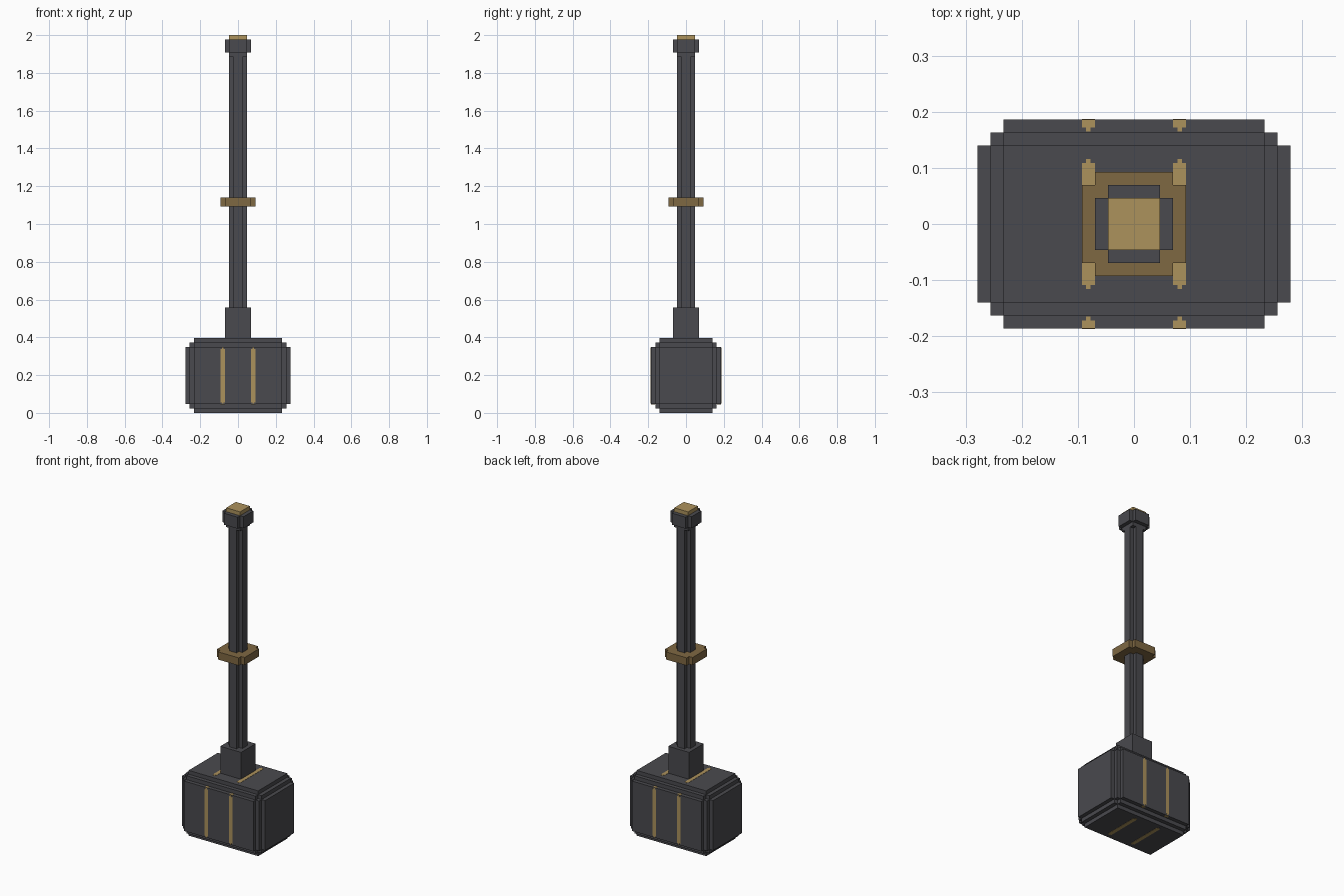
import bpy, bmesh

cube = bpy.data.objects.get("Cube")
if cube:
    bpy.data.objects.remove(cube, do_unlink=True)

U = 2.0 / 86      # one grid unit
T = 0.05          # thickness of the inlay plates, in grid units


def material(name, rgb):
    m = bpy.data.materials.new(name)
    m.diffuse_color = (*rgb, 1)
    m.use_nodes = True
    bsdf = next(n for n in m.node_tree.nodes if n.type == 'BSDF_PRINCIPLED')
    bsdf.inputs["Base Color"].default_value = (*rgb, 1)
    return m


IRON = material("dark iron", (0.068, 0.068, 0.077))
GOLD = material("pale gold", (0.413, 0.287, 0.107))
BRONZE = material("dark bronze", (0.212, 0.138, 0.055))


def add_block(bm, breaks, level=0):
    """Block split at grid breaks; a cell is kept when the sum of its
    distances (in cells) from the outside reaches level, so edges step in."""
    counts = [len(b) - 1 for b in breaks]

    def filled(c):
        if any(not 0 <= i < n for i, n in zip(c, counts)):
            return False
        return sum(min(i, n - 1 - i) for i, n in zip(c, counts)) >= level

    verts = {}

    def vert(c):
        if c not in verts:
            verts[c] = bm.verts.new([breaks[a][c[a]] * U for a in range(3)])
        return verts[c]

    cells = [(i, j, k) for i in range(counts[0])
             for j in range(counts[1]) for k in range(counts[2])]
    for c in filter(filled, cells):
        for a in range(3):
            p, q = (a + 1) % 3, (a + 2) % 3
            for side in (0, 1):
                near = list(c)
                near[a] += 2 * side - 1
                if filled(tuple(near)):
                    continue
                loop = []
                for dp, dq in ((0, 0), (1, 0), (1, 1), (0, 1)):
                    v = list(c)
                    v[a] += side
                    v[p] += dp
                    v[q] += dq
                    loop.append(vert(tuple(v)))
                bm.faces.new(loop if side else loop[::-1])


def part(name, mat, *blocks):
    bm = bmesh.new()
    for block in blocks:
        add_block(bm, *block)
    me = bpy.data.meshes.new(name)
    bm.to_mesh(me)
    bm.free()
    me.materials.append(mat)
    ob = bpy.data.objects.new(name, me)
    bpy.context.collection.objects.link(ob)
    return ob


def sym(*values):
    """Breaks mirrored about zero."""
    return [-v for v in reversed(values)] + list(values)


# Head with stepped edges and corners
part("hammer_head", IRON,
     ((sym(10, 11, 12), sym(6, 7, 8), [0, 1, 2, 15, 16, 17]), 4))

# Handle, from socket to pommel
part("handle_socket", IRON, ((sym(3), sym(3), [17, 24]), 0))
part("handle_shaft", IRON, ((sym(1, 2), sym(1, 2), [24, 81]), 1))
part("handle_ring", BRONZE, ((sym(3, 4), sym(3, 4), [47, 49]), 1))
part("pommel_neck", IRON, ((sym(2), sym(2), [81, 82]), 0))
part("pommel_collar", IRON, ((sym(2, 3), sym(2, 3), [82, 85]), 1))
part("pommel_cap", GOLD, ((sym(2), sym(2), [85, 86]), 0))

# Gold inlay stripes with narrow tips, on both sides of the socket
for side, x in (("right", -3.5), ("left", 3.5)):
    wide, slim = [x - .5, x + .5], [x - .17, x + .17]

    # Top and bottom of the head
    for face, z in (("top", [17, 17 + T]), ("bottom", [-T, 0])):
        part(f"{face}_stripe_{side}", GOLD,
             ((wide, sym(4.67), z),),
             ((slim, [4.67, 5], z),), ((slim, [-5, -4.67], z),))

    # Front and back, with the short returns on the stepped ledges
    for face, s in (("front", -1), ("back", 1)):
        def ys(a, b):
            return sorted((s * a, s * b))
        blocks = [((wide, ys(8, 8 + T), [2.4, 14.6]),)]
        for z in ([2.1, 2.4], [14.6, 14.9]):
            blocks.append(((slim, ys(8, 8 + T), z),))
        for z in ([2 - T, 2], [15, 15 + T]):
            blocks.append(((wide, ys(7.4, 8), z),))
            blocks.append(((slim, ys(7.1, 7.4), z),))
        part(f"{face}_stripe_{side}", GOLD, *blocks)
